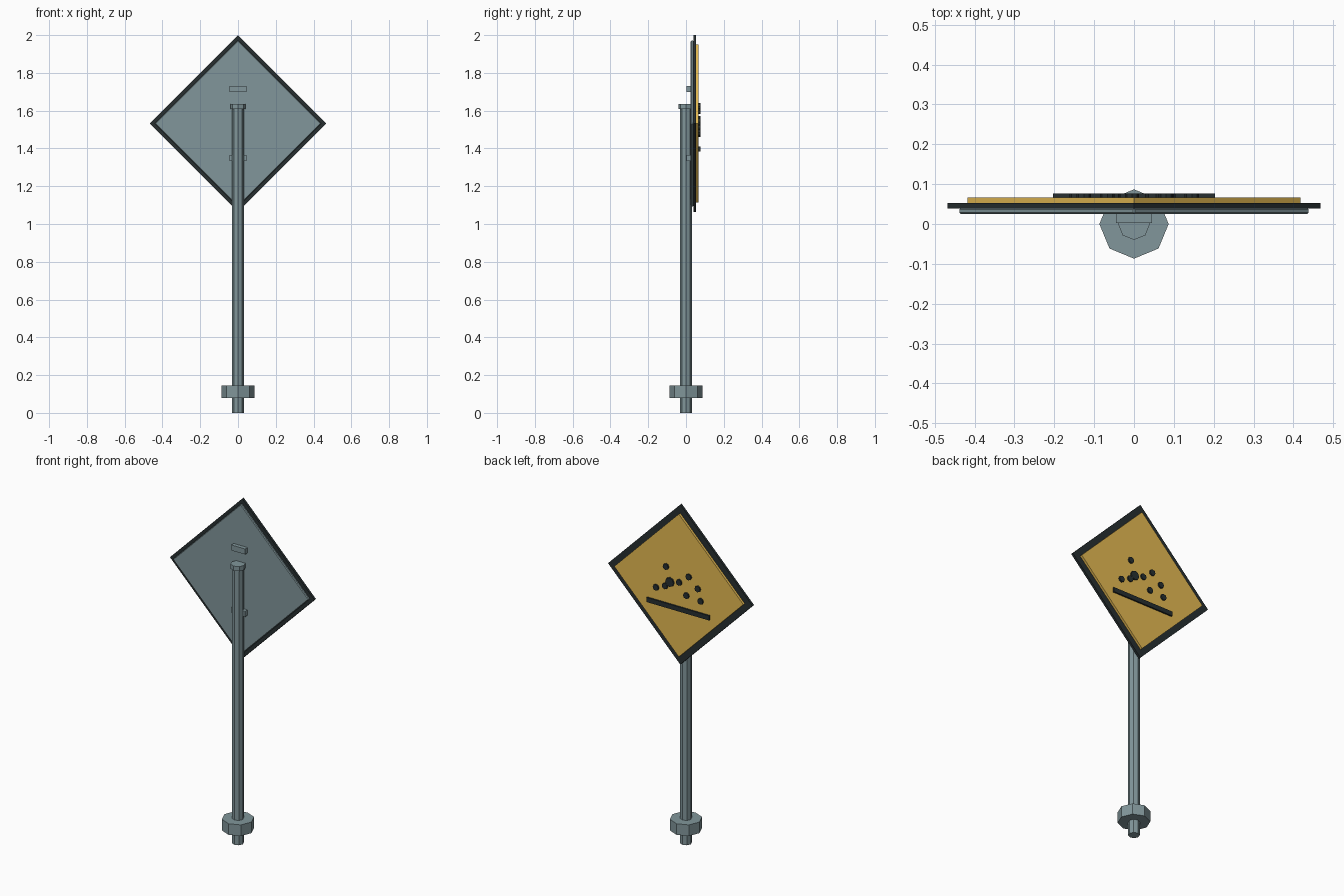
import bpy, bmesh, math
from mathutils import Matrix

cube = bpy.data.objects.get("Cube")
if cube:
    bpy.data.objects.remove(cube, do_unlink=True)


def material(name, rgb):
    m = bpy.data.materials.new(name)
    m.use_nodes = True
    color = (*rgb, 1)
    m.diffuse_color = color
    m.node_tree.nodes["Principled BSDF"].inputs["Base Color"].default_value = color
    return m


steel = material("steel_grey", (0.22, 0.305, 0.325))
yellow = material("sign_yellow", (0.78, 0.49, 0.085))
dark = material("dark_charcoal", (0.02, 0.028, 0.03))


def add_object(name, bm, mat):
    mesh = bpy.data.meshes.new(name)
    bm.to_mesh(mesh)
    bm.free()
    mesh.materials.append(mat)
    obj = bpy.data.objects.new(name, mesh)
    bpy.context.collection.objects.link(obj)
    return obj


def prism(name, sides, radius, start, end, mat, x=0, z=0, upright=False):
    """Flat-sided prism along z (upright) or along y at the given x, z."""
    bm = bmesh.new()
    middle = (start + end) / 2
    if upright:
        place = Matrix.Translation((0, 0, middle))
    else:
        place = Matrix.Translation((x, middle, z)) @ Matrix.Rotation(math.pi / 2, 4, "X")
    bmesh.ops.create_cone(bm, cap_ends=True, segments=sides, radius1=radius,
                          radius2=radius, depth=end - start, matrix=place)
    return add_object(name, bm, mat)


def box(name, size, center, mat):
    bm = bmesh.new()
    bmesh.ops.create_cube(bm, size=1, matrix=Matrix.Translation(center) @ Matrix.Diagonal((*size, 1)))
    return add_object(name, bm, mat)


# Post with its ground collar and top cap
prism("post", 8, 0.031, 0, 1.63, steel, upright=True)
prism("ground_collar", 8, 0.087, 0.08, 0.145, steel, upright=True)
prism("post_cap", 8, 0.04, 1.608, 1.635, steel, upright=True)

# Layered diamond sign
sign_z = 1.532
backing = prism("backing_plate", 4, 0.441, 0.025, 0.040, steel, z=sign_z)
bevel = backing.modifiers.new("edge_bevel", "BEVEL")
bevel.width = 0.004
bevel.segments = 1
prism("sign_border", 4, 0.468, 0.039, 0.053, dark, z=sign_z)
prism("sign_face", 4, 0.418, 0.052, 0.067, yellow, z=sign_z)

# Brackets behind the sign
for name, z in (("upper_bracket", 1.715), ("lower_bracket", 1.35)):
    box(name, (0.09, 0.027, 0.032), (0, 0.0155, z), steel)

# Raised pictogram: a bar with scattered dots
box("pictogram_bar", (0.406, 0.01, 0.027), (0, 0.071, 1.398), dark)
dots = [(0.08, 1.623), (0.145, 1.484), (0.086, 1.508), (0.055, 1.539), (-0.005, 1.553),
        (-0.067, 1.601), (-0.052, 1.488), (-0.126, 1.547), (-0.144, 1.479)]
for i, (x, z) in enumerate(dots):
    radius = 0.027 if i == 3 else 0.018
    prism(f"pictogram_dot_{i + 1}", 8, radius, 0.066, 0.076, dark, x=x, z=z)
